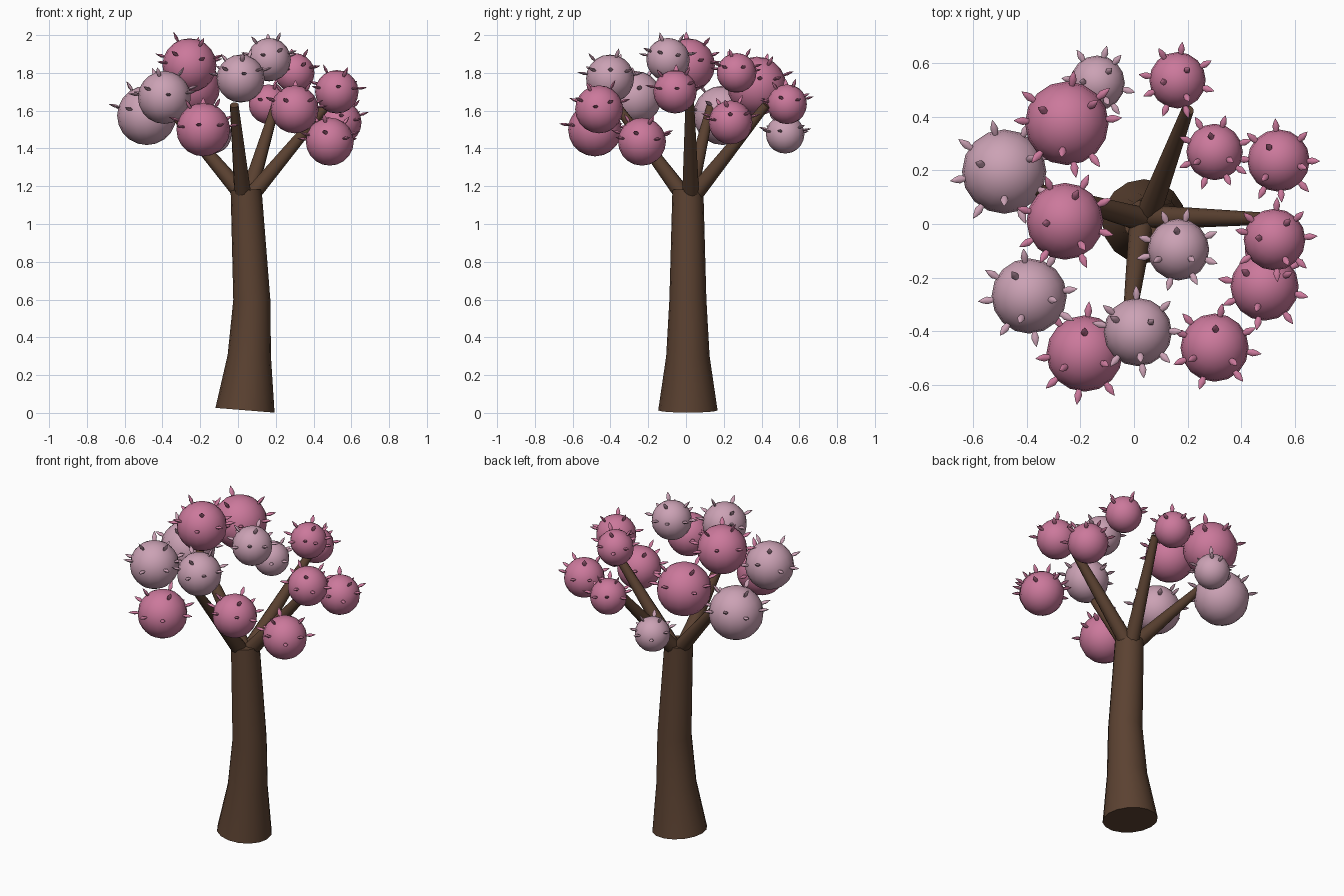
import bpy, bmesh, math, random
from mathutils import Vector, Matrix

if "Cube" in bpy.data.objects:
    bpy.data.objects.remove(bpy.data.objects["Cube"])

random.seed(4)


def material(name, rgb):
    m = bpy.data.materials.new(name)
    m.diffuse_color = (*rgb, 1)
    m.use_nodes = True
    m.node_tree.nodes["Principled BSDF"].inputs["Base Color"].default_value = m.diffuse_color
    return m


BARK = material("bark brown", (0.105, 0.054, 0.031))
PINK = material("blossom pink", (0.60, 0.19, 0.33))
PALE = material("blossom pale pink", (0.60, 0.36, 0.46))


def finish(name, bm, mat, angle):
    bmesh.ops.recalc_face_normals(bm, faces=bm.faces)
    me = bpy.data.meshes.new(name)
    bm.to_mesh(me)
    bm.free()
    me.materials.append(mat)
    ob = bpy.data.objects.new(name, me)
    bpy.context.collection.objects.link(ob)
    bpy.ops.object.select_all(action='DESELECT')
    ob.select_set(True)
    bpy.context.view_layer.objects.active = ob
    bpy.ops.object.shade_smooth_by_angle(angle=math.radians(angle))
    return ob


def add_tube(bm, path, sides, flat=1.0):
    """Tapered tube through (point, radius) pairs, rings square to the path."""
    pts = [Vector(p) for p, r in path]
    rings = []
    for i, (p, r) in enumerate(path):
        d = (pts[min(i + 1, len(pts) - 1)] - pts[max(i - 1, 0)]).normalized()
        side = d.cross(Vector((0, 0, 1)))
        side = side.normalized() if side.length > 0.3 else d.cross(Vector((0, 1, 0))).normalized()
        up = side.cross(d)
        rings.append([bm.verts.new(pts[i] + r * (math.cos(a) * side + flat * math.sin(a) * up))
                      for a in (2 * math.pi * k / sides for k in range(sides))])
    for a, b in zip(rings, rings[1:]):
        for k in range(sides):
            n = (k + 1) % sides
            bm.faces.new((a[k], a[n], b[n], b[k]))
    bm.faces.new(rings[0])
    bm.faces.new(rings[-1])


# Trunk: gently bent, flared at the foot
bm = bmesh.new()
add_tube(bm, [((0.037, 0.01, 0.014), 0.157), ((0.06, 0.01, 0.30), 0.115),
              ((0.073, 0.01, 0.60), 0.098), ((0.043, 0.01, 1.18), 0.082)], 16)
finish("trunk", bm, BARK, 45)

# Four limbs spreading from the trunk top
limbs = {
    "front_branch": ((0.025, -0.02, 1.16), (-0.02, -0.37, 1.63)),
    "right_branch": ((0.07, 0.025, 1.15), (0.48, 0.02, 1.64)),
    "back_branch": ((0.055, 0.04, 1.15), (0.20, 0.425, 1.63)),
    "left_branch": ((0.02, 0.02, 1.16), (-0.37, 0.13, 1.62)),
}
for name, (a, b) in limbs.items():
    bm = bmesh.new()
    mid = (Vector(a) + Vector(b)) / 2
    add_tube(bm, [(a, 0.045), (mid, 0.034), (b, 0.023)], 10)
    finish(name, bm, BARK, 45)

# Blossom balls: x, y, z, radius, colour
balls = [
    (-0.136, 0.525, 1.475, 0.102, PALE), (-0.25, 0.375, 1.73, 0.156, PINK),
    (-0.483, 0.195, 1.575, 0.157, PALE), (-0.257, 0.01, 1.84, 0.143, PINK),
    (-0.39, -0.268, 1.67, 0.14, PALE), (-0.184, -0.482, 1.50, 0.142, PINK),
    (0.014, -0.402, 1.77, 0.127, PALE), (0.30, -0.46, 1.607, 0.127, PINK),
    (0.486, -0.233, 1.436, 0.127, PINK), (0.523, -0.058, 1.70, 0.115, PINK),
    (0.165, -0.095, 1.87, 0.115, PALE), (0.538, 0.236, 1.538, 0.116, PINK),
    (0.30, 0.268, 1.80, 0.105, PINK), (0.162, 0.535, 1.634, 0.105, PINK),
]
for i, (x, y, z, r, mat) in enumerate(balls, 1):
    c = Vector((x, y, z))
    bm = bmesh.new()
    bmesh.ops.create_uvsphere(bm, u_segments=16, v_segments=10, radius=r,
                              matrix=Matrix.Translation(c))
    finish(f"blossom_{i}", bm, mat, 60)

    # Petals: a low ring of eight and an upper ring of three
    bm = bmesh.new()
    for count, elev in ((8, 14), (3, 56)):
        turn = random.uniform(0, 6.28)
        for k in range(count):
            a = turn + 2 * math.pi * k / count + random.uniform(-0.2, 0.2)
            e = math.radians(elev + random.uniform(-9, 9))
            d = Vector((math.cos(a) * math.cos(e), math.sin(a) * math.cos(e), math.sin(e)))
            w, n = 0.008 + 0.045 * r, 0.02 + 0.23 * r
            add_tube(bm, [(c + d * (r - 0.008), w * 0.55), (c + d * (r + 0.35 * n), w),
                          (c + d * (r + 0.7 * n), w * 0.6), (c + d * (r + n), w * 0.05)], 6, 0.65)
    finish(f"petals_{i}", bm, mat, 60)
